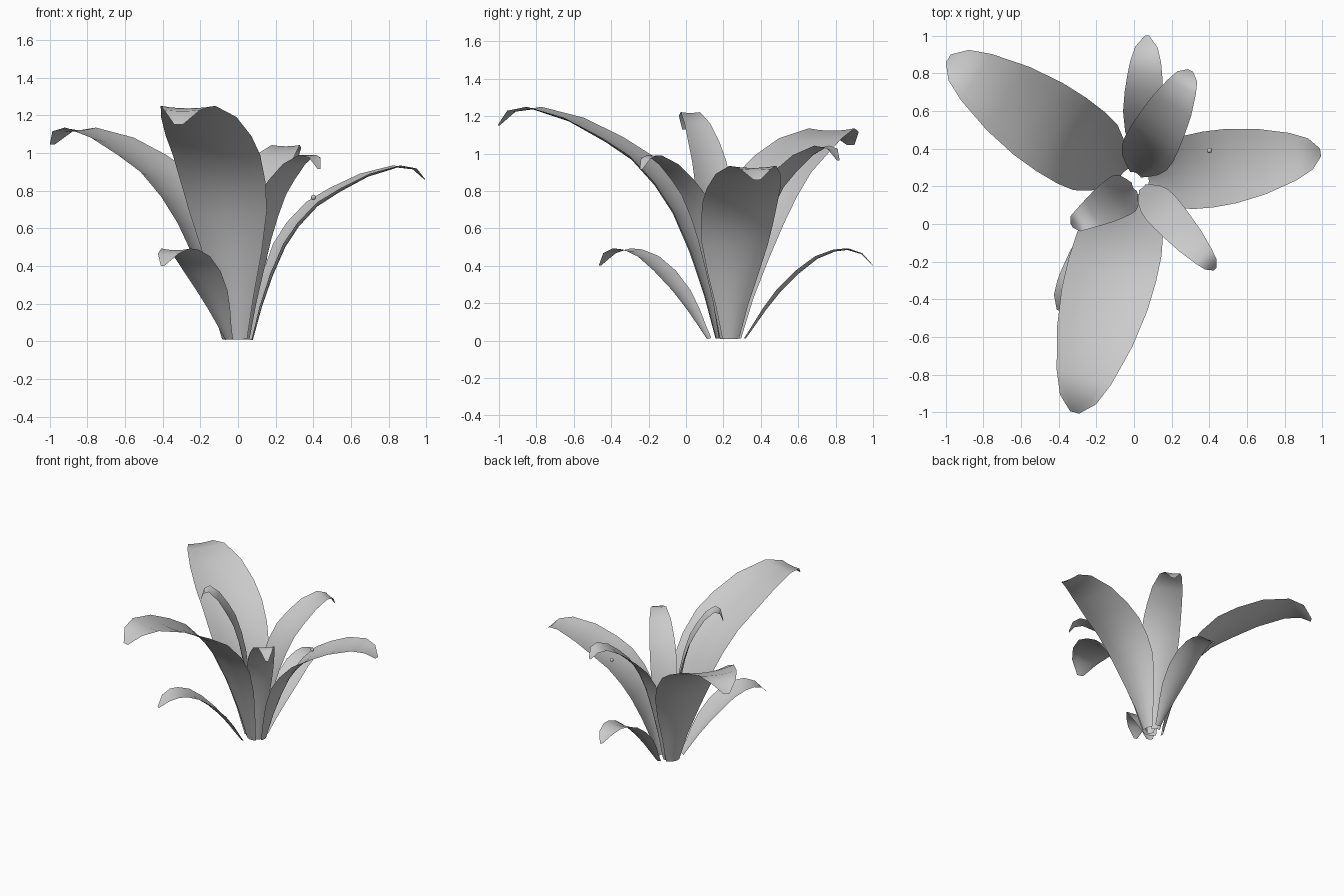
import bpy, math
from mathutils import Vector

if "Cube" in bpy.data.objects:
    bpy.data.objects.remove(bpy.data.objects["Cube"])

# Normalised leaf profiles: (outward distance, height)
ARCH = [(0, .01), (.045, .2), (.10, .38), (.17, .55), (.25, .67), (.36, .785), (.49, .865),
        (.66, .95), (.84, 1), (.94, .985), (1, .925)]
LOW = [(0, .025), (.07, .17), (.15, .34), (.26, .54), (.41, .75), (.56, .91),
       (.70, .985), (.80, 1), (.91, .95), (1, .82)]
# Width along the leaf: (fraction of length, fraction of full width)
WIDTH = [(0, .22), (.12, .42), (.23, .65), (.36, .88), (.5, 1), (.65, .97),
         (.8, .82), (.9, .58), (.96, .36), (1, .1)]
ACROSS = 6


def lookup(table, t):
    for (a, va), (b, vb) in zip(table, table[1:]):
        if t <= b:
            return va + (vb - va) * (t - a) / (b - a)
    return table[-1][1]


def smooth(ob):
    for p in ob.data.polygons:
        p.use_smooth = True


def leaf(name, base, tip, height, width, profile, cup=.12):
    b, d = Vector((*base, 0)), Vector((*tip, 0)) - Vector((*base, 0))
    side = Vector((-d.y, d.x, 0)).normalized()
    path = [b + d * r + Vector((0, 0, z * height)) for r, z in profile]
    dist = [0]
    for p, q in zip(path, path[1:]):
        dist.append(dist[-1] + (q - p).length)
    verts, faces = [], []
    for i, p in enumerate(path):
        t = dist[i] / dist[-1]
        w = width * lookup(WIDTH, t)
        tangent = path[min(i + 1, len(path) - 1)] - path[max(i - 1, 0)]
        up = tangent.cross(side).normalized()
        if up.z < 0:
            up.negate()
        depth = cup * w * (1.25 - t)      # cupped most near the base
        for j in range(ACROSS + 1):
            u = 2 * j / ACROSS - 1
            verts.append(p + side * (u * w / 2) + up * (depth * (u * u - .6)))
    n = ACROSS + 1
    for i in range(len(path) - 1):
        for j in range(ACROSS):
            a = i * n + j
            faces.append((a, a + 1, a + n + 1, a + n))
    me = bpy.data.meshes.new(name)
    me.from_pydata(verts, [], faces)
    ob = bpy.data.objects.new(name, me)
    bpy.context.collection.objects.link(ob)
    smooth(ob)


# Large outer leaves
leaf("leaf_back_left", (-.06, .255), (-.985, .88), 1.13, .475, ARCH)
leaf("leaf_front", (-.005, .17), (-.315, -1.0), 1.245, .485, ARCH)
leaf("leaf_right", (.07, .24), (.99, .38), .93, .41, ARCH)
# Upright inner leaves
leaf("leaf_back_right", (.01, .265), (.30, .815), 1.04, .29, ARCH)
leaf("leaf_front_right", (.045, .195), (.43, -.24), .99, .20, ARCH, .07)
leaf("leaf_inner_left", (0, .195), (-.33, -.01), 1.22, .23, ARCH)
# Low leaves
leaf("leaf_low_back", (.03, .315), (.07, 1.0), .49, .21, LOW)
leaf("leaf_low_front", (-.05, .12), (-.40, -.46), .49, .23, LOW)

# Dew drop resting on the right leaf
bpy.ops.mesh.primitive_uv_sphere_add(segments=16, ring_count=8, radius=.014,
                                     location=(.40, .39, .765))
drop = bpy.context.object
drop.name = "drop"
smooth(drop)
